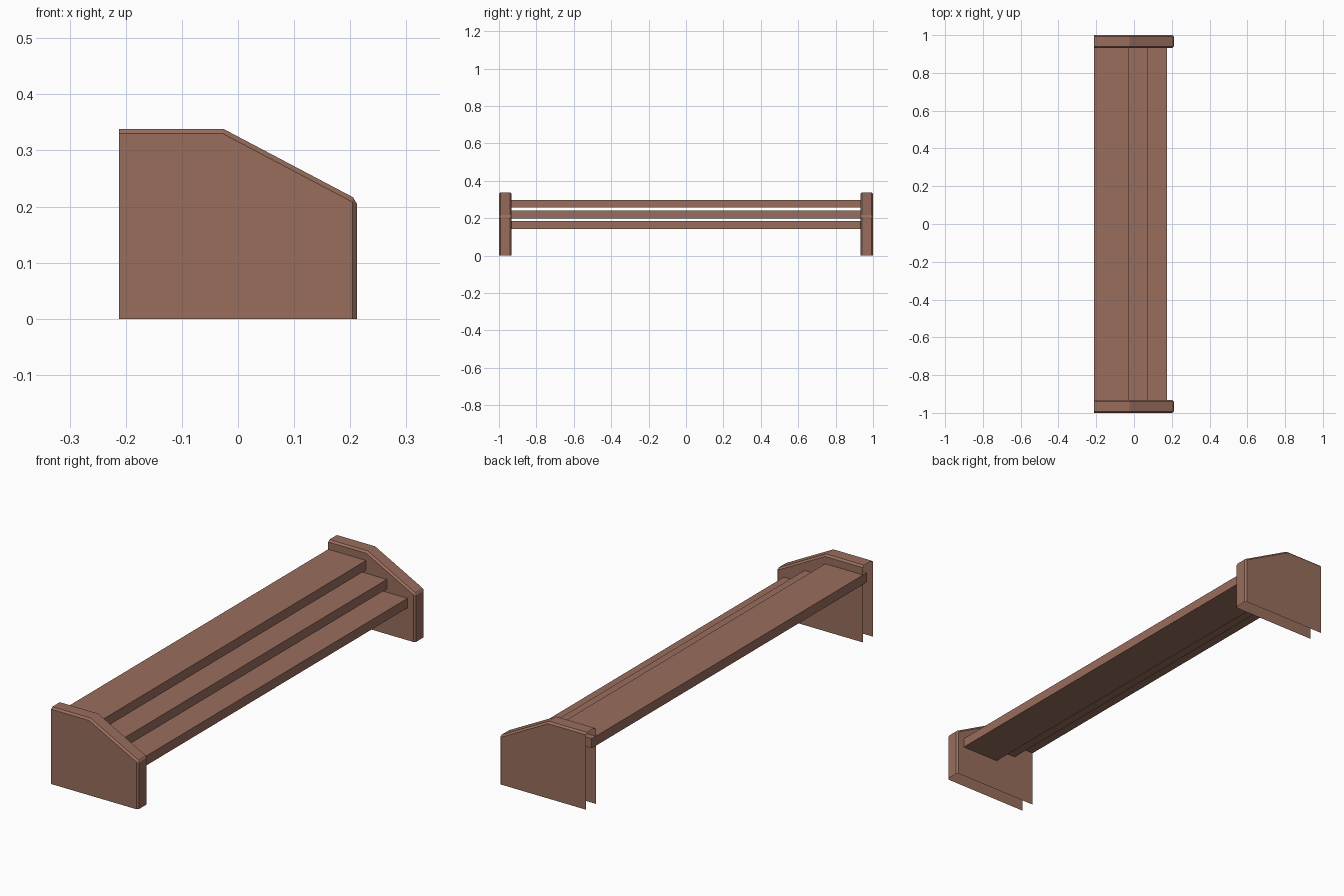
import bpy, bmesh

if "Cube" in bpy.data.objects:
    bpy.data.objects.remove(bpy.data.objects["Cube"])

wood = bpy.data.materials.new("brown_wood")
wood.diffuse_color = (0.32, 0.155, 0.11, 1)
wood.use_nodes = True
wood.node_tree.nodes["Principled BSDF"].inputs["Base Color"].default_value = wood.diffuse_color


def make(name, bm):
    mesh = bpy.data.meshes.new(name)
    bm.to_mesh(mesh)
    bm.free()
    mesh.materials.append(wood)
    obj = bpy.data.objects.new(name, mesh)
    bpy.context.collection.objects.link(obj)
    return obj


# Hollow end panels: two cheeks joined over the top and front, open at back and bottom
PROFILE = [(0.212, 0), (0.212, 0.213), (-0.025, 0.338), (-0.212, 0.338), (-0.212, 0)]


def end_panel(name, y0, y1):
    bm = bmesh.new()
    a = [bm.verts.new((x, y0, z)) for x, z in PROFILE]
    b = [bm.verts.new((x, y1, z)) for x, z in PROFILE]
    bm.faces.new(a)
    bm.faces.new(b)
    for i in range(3):
        bm.faces.new((a[i], a[i + 1], b[i + 1], b[i]))
    bmesh.ops.recalc_face_normals(bm, faces=bm.faces)
    # outward check using the front strip
    bm.faces.ensure_lookup_table()
    bm.normal_update()
    if bm.faces[2].normal.x < 0:
        bmesh.ops.reverse_faces(bm, faces=bm.faces)
    obj = make(name, bm)
    mod = obj.modifiers.new("edge_chamfer", "BEVEL")
    mod.width = 0.008
    mod.segments = 1
    mod.limit_method = 'ANGLE'
    mod.angle_limit = 0.5236


end_panel("left_end_panel", -1.0, -0.932)
end_panel("right_end_panel", 0.932, 1.0)

# Three stepped planks, each lower and further forward, let into the panels
for i, label in enumerate(("top", "middle", "bottom")):
    x0, x1 = -0.212 + 0.101 * i, -0.027 + 0.101 * i
    z1 = 0.298 - 0.0565 * i
    z0 = z1 - 0.042
    bm = bmesh.new()
    bmesh.ops.create_cube(bm, size=1)
    for v in bm.verts:
        v.co = (x0 if v.co.x < 0 else x1, v.co.y * 1.92, z0 if v.co.z < 0 else z1)
    make(label + "_plank", bm)
